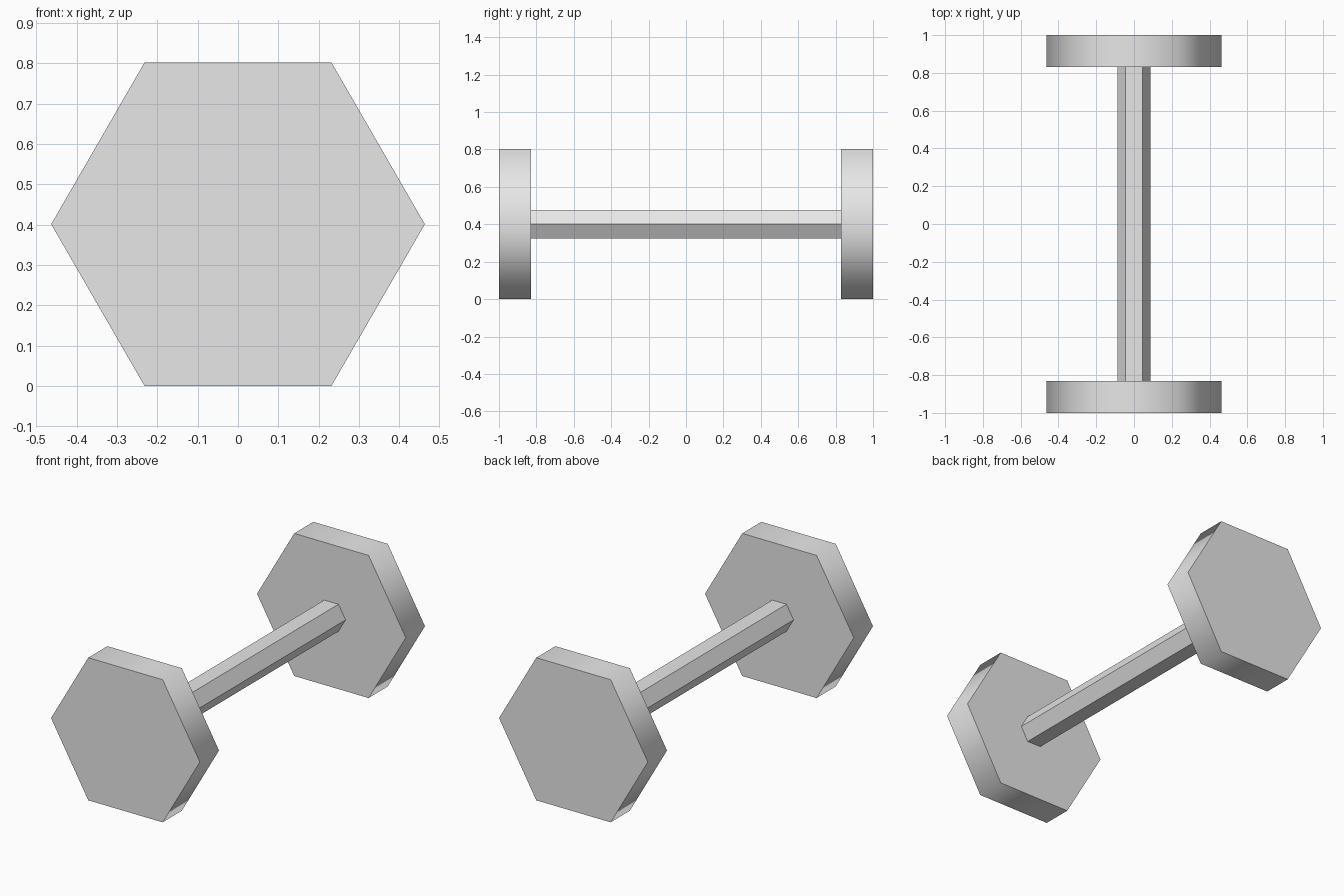
import bpy, bmesh
from math import cos, sin, pi

cube = bpy.data.objects.get("Cube")
if cube:
    bpy.data.objects.remove(cube, do_unlink=True)

# Single grey material
grey = bpy.data.materials.new("light grey")
grey.use_nodes = True
colour = (0.8, 0.8, 0.8, 1)
grey.diffuse_color = colour
grey.node_tree.nodes["Principled BSDF"].inputs["Base Color"].default_value = colour

SIDES = 6
CENTRE_Z = 0.401


def hex_prism(name, radius, y0, y1, smooth_rim=False, caps=True):
    """Hexagonal prism along y with corners pointing to +x and -x."""
    bm = bmesh.new()
    angles = [2 * pi * i / SIDES for i in range(SIDES)]
    rings = [[bm.verts.new((radius * cos(a), y, radius * sin(a))) for a in angles]
             for y in (y0, y1)]
    for i in range(SIDES):
        j = (i + 1) % SIDES
        side = bm.faces.new((rings[0][i], rings[0][j], rings[1][j], rings[1][i]))
        side.smooth = smooth_rim
    if caps:
        for ring in rings:
            cap = bm.faces.new(ring)
            for edge in cap.edges:
                edge.smooth = False
    bmesh.ops.recalc_face_normals(bm, faces=bm.faces[:])
    mesh = bpy.data.meshes.new(name)
    bm.to_mesh(mesh)
    bm.free()
    mesh.materials.append(grey)
    obj = bpy.data.objects.new(name, mesh)
    obj.location.z = CENTRE_Z
    bpy.context.collection.objects.link(obj)
    return obj


# End weights with softly shaded rims and flat caps
hex_prism("front_weight", 0.463, -1, -0.83, smooth_rim=True)
hex_prism("back_weight", 0.463, 0.83, 1, smooth_rim=True)

# Faceted handle bar between the weights
hex_prism("handle_bar", 0.088, -0.83, 0.83, caps=False)
